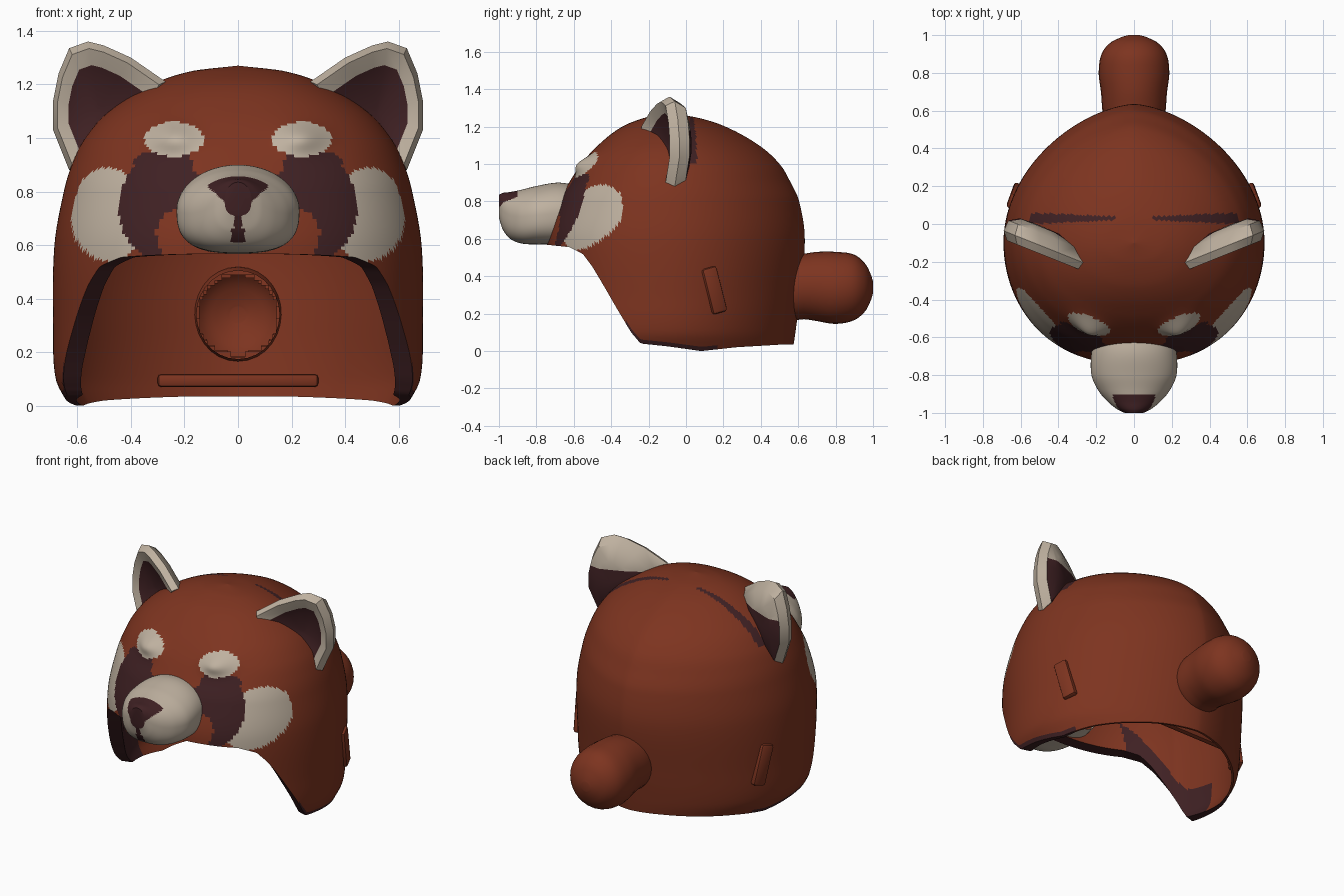
import bpy, bmesh, math
from mathutils import Matrix

if "Cube" in bpy.data.objects:
    bpy.data.objects.remove(bpy.data.objects["Cube"])


def material(name, rgb):
    m = bpy.data.materials.new(name)
    m.diffuse_color = (*rgb, 1)
    m.use_nodes = True
    m.node_tree.nodes["Principled BSDF"].inputs["Base Color"].default_value = m.diffuse_color
    return m


MATS = [material("rust_red", (.205, .034, .014)),
        material("cream", (.52, .44, .35)),
        material("dark_maroon", (.05, .015, .017))]
RED, CREAM, DARK = range(3)


def finish(name, bm, angle=40):
    me = bpy.data.meshes.new(name)
    bm.to_mesh(me)
    bm.free()
    ob = bpy.data.objects.new(name, me)
    bpy.context.collection.objects.link(ob)
    for m in MATS:
        me.materials.append(m)
    bpy.ops.object.select_all(action='DESELECT')
    ob.select_set(True)
    bpy.context.view_layer.objects.active = ob
    bpy.ops.object.shade_smooth_by_angle(angle=math.radians(angle))
    return ob


def lookup(table, u, smooth=True):
    """Interpolate rows (key, value, value...) at u."""
    n = len(table)
    u = min(max(u, table[0][0]), table[-1][0])
    i = max(k for k in range(n - 1) if table[k][0] <= u)
    a, b = table[i], table[i + 1]
    h = b[0] - a[0]
    t = (u - a[0]) / h

    def slope(k, c):
        p, q = table[max(k - 1, 0)], table[min(k + 1, n - 1)]
        return (q[c] - p[c]) / (q[0] - p[0])
    out = []
    for c in range(1, len(a)):
        if smooth:
            out.append((2*t**3 - 3*t*t + 1) * a[c] + (t**3 - 2*t*t + t) * h * slope(i, c)
                       + (3*t*t - 2*t**3) * b[c] + (t**3 - t*t) * h * slope(i + 1, c))
        else:
            out.append(a[c] + (b[c] - a[c]) * t)
    return out


def grid(bm, rows):
    """Quads between closed rings; returns the faces."""
    vs = [[bm.verts.new(p) for p in r] for r in rows]
    n = len(rows[0])
    return [bm.faces.new((a[j], a[(j + 1) % n], b[(j + 1) % n], b[j]))
            for a, b in zip(vs, vs[1:]) for j in range(n)]


def oval(x, z, cx, cz, rx, rz):
    return ((abs(x) - cx) / rx) ** 2 + ((z - cz) / rz) ** 2 < 1


def power(v, e):
    return math.copysign(abs(v) ** e, v)


# Hood shell: z, half width, front y, back y; and rim height by y
SHAPE = [(0, .63, -.70, .57), (.1, .68, -.72, .585), (.3, .69, -.73, .61),
         (.6, .685, -.74, .635), (.8, .65, -.68, .605), (.9, .62, -.625, .56),
         (1.0, .57, -.56, .5), (1.1, .48, -.47, .39), (1.2, .32, -.34, .21),
         (1.25, .17, -.21, .05), (1.27, 0, -.1, -.1)]
RIM = [(-.76, .57), (-.62, .555), (-.55, .52), (-.5, .45), (-.4, .27), (-.3, .1),
       (-.25, .04), (-.1, .025), (.1, .0), (.3, .02), (.57, .035), (.7, .035)]
SEG, ROWS = 260, 90


def shell_rows(thin, thick):
    """Rings of the shell, moved inward by thin at the back and thick at the front."""
    rows = []
    for k in range(ROWS + 1):
        s = math.sin(math.pi / 2 * k / ROWS)
        row = []
        for j in range(SEG):
            t = 2 * math.pi * j / SEG
            c = math.cos(t)
            rim = lookup(RIM, -.1 - (.64 if c > 0 else .73) * c, False)[0]
            z = rim + (1.27 - rim) * s
            w, f, b = lookup(SHAPE, z)
            x = w * power(math.sin(t), .85 if c > 0 else 1.25)
            y = -.1 + (f + .1) * c if c > 0 else -.1 - (b + .1) * c
            if y < -.3:  # raised brows
                y -= .05 * math.exp(-((abs(x) - .24) / .08) ** 2 - ((z - 1.0) / .05) ** 2)
            inset = thin + (thick - thin) * min(max((c + .4) / .8, 0), 1)
            q = 1 - inset
            row.append((x * q, -.05 + (y + .05) * q, z - inset * (z - rim)))
        rows.append(row)
    return rows


bm = bmesh.new()
outer, inner = shell_rows(0, 0), shell_rows(.02, .11)
f_out = grid(bm, outer)
f_in = grid(bm, inner)
f_rim = grid(bm, [inner[0], outer[0]])
for f in f_out:
    x, y, z = f.calc_center_median()
    if y < -.34 and z > .5:  # face markings
        if oval(x, z, .24, .995, .11, .065):
            f.material_index = CREAM
        elif oval(x, z, .23, .64, .075, .09):
            f.material_index = RED
        elif oval(x, z, .28, .74, .165, .2) or oval(x, z, .28, .91, .11, .045):
            f.material_index = DARK
        elif oval(x, z, .485, .715, .14, .175):
            f.material_index = CREAM
    elif z > 1.0 and abs(x) > .1 and abs(y - .03) < .005 + .045 * abs(x):
        f.material_index = DARK  # seam between the ears
    elif -.32 < y < .17 and z < lookup(RIM, y, False)[0] + .025:
        f.material_index = DARK  # lower lip
for f in f_in:
    x, y, z = f.calc_center_median()
    if -.55 < y < -.08 and z < lookup(RIM, y, False)[0] + .2:
        f.material_index = DARK
for f in f_rim:
    if f.calc_center_median().y < .15:
        f.material_index = DARK
# opening into the hollow tail
hole = [f for f in f_out + f_in if f.calc_center_median().y > .4
        and math.hypot(f.calc_center_median().x, f.calc_center_median().z - .34) < .15]
bmesh.ops.delete(bm, geom=hole, context='FACES')
bmesh.ops.remove_doubles(bm, verts=bm.verts, dist=.0002)
bmesh.ops.recalc_face_normals(bm, faces=bm.faces)
finish("hood", bm)


# Lofts along y: y, half width, low z, high z
def loft(name, table, steps, seg, rule, low=1.0, flip=False):
    bm = bmesh.new()
    rows = []
    sy = -1 if flip else 1
    for k in range(steps + 1):
        y = table[0][0] + (table[-1][0] - table[0][0]) * math.sin(math.pi / 2 * k / steps)
        w, lo, hi = lookup(table, y)
        row = []
        for j in range(seg):
            a = 2 * math.pi * j / seg
            s, c = math.sin(a), math.cos(a)
            if c < 0:  # boxier lower half
                s, c = power(s, low), power(c, low)
            row.append((w * s, sy * y, (lo + hi) / 2 + (hi - lo) / 2 * c))
        rows.append(row)
    for f in grid(bm, rows):
        f.material_index = rule(*f.calc_center_median())
    cap = bm.faces.new(bm.verts[:][-seg:])
    cap.material_index = rule(0, sy * table[-1][0], .8)
    bmesh.ops.recalc_face_normals(bm, faces=bm.faces)
    finish(name, bm)


def muzzle_colour(x, y, z):
    x = abs(x)
    nose = y < -.905 and z > .73 and x < min(.11, .015 + 1.1 * (z - .73))
    mouth = y < -.85 and (.64 < z < .76 and x < .014 or .61 < z < .66 and x < .025)
    return DARK if nose or mouth else CREAM


loft("muzzle", [(.56, .2, .58, .88), (.68, .225, .57, .9), (.8, .225, .57, .882),
                (.88, .19, .575, .862), (.94, .14, .6, .85), (.98, .09, .65, .845),
                (1.0, .05, .71, .835)], 60, 96, muzzle_colour, .72, True)
loft("tail", [(.54, .155, .175, .505), (.58, .165, .165, .515), (.63, .17, .17, .52), (.7, .175, .16, .53),
              (.8, .187, .145, .53), (.9, .172, .165, .515), (.96, .125, .215, .465),
              (.99, .065, .275, .405), (1.0, .03, .31, .37)], 24, 28, lambda x, y, z: RED)

# Ears: cupped shells built from scaled copies of one outline
EAR = [(.27, 1.21), (.4, 1.3), (.5, 1.345), (.56, 1.36), (.63, 1.335), (.67, 1.24),
       (.69, 1.14), (.69, 1.03), (.63, .88), (.5, .93), (.4, 1.0), (.32, 1.1)]
LAYERS = [(.05, .105), (.5, .1), (.85, .065), (1, 0), (.9, -.045), (.66, -.02), (.5, .0), (.05, .015)]
for side, label in ((1, "right"), (-1, "left")):
    bm = bmesh.new()
    rows = []
    for s, d in LAYERS:
        ring = []
        for px, pz in EAR:
            x, z = .52 + (px - .52) * s, 1.1 + (pz - 1.1) * s
            ring.append((side * x, -.2 + .4 * (x - .28) + d, z))
        rows.append(ring)
    faces = grid(bm, rows)
    n = len(EAR)
    bm.verts.ensure_lookup_table()
    caps = [bm.faces.new(bm.verts[:n]), bm.faces.new(bm.verts[-n:])]
    for i, f in enumerate(faces + caps):
        f.material_index = DARK if 5 * n <= i < 7 * n or f is caps[1] else CREAM
    # dark lower half of the back, cut along a level line
    back = faces[:2 * n] + [caps[0]]
    geom = back + list({e for f in back for e in f.edges}) + list({v for f in back for v in f.verts})
    cut = bmesh.ops.bisect_plane(bm, geom=geom, plane_co=(0, 0, 1.18), plane_no=(0, 0, 1))
    for f in [g for g in cut['geom'] if isinstance(g, bmesh.types.BMFace)]:
        if f.calc_center_median().z < 1.18:
            f.material_index = DARK
    bmesh.ops.recalc_face_normals(bm, faces=bm.faces)
    finish("ear_" + label, bm, 35)


def block(name, loc, size, rot=(0, 0, 0), bevel=.015):
    bm = bmesh.new()
    bmesh.ops.create_cube(bm, size=1)
    bmesh.ops.scale(bm, vec=size, verts=bm.verts)
    bmesh.ops.bevel(bm, geom=bm.edges[:], offset=bevel, segments=2, affect='EDGES', profile=.5)
    for axis, a in zip("XYZ", rot):
        bmesh.ops.rotate(bm, matrix=Matrix.Rotation(math.radians(a), 3, axis), verts=bm.verts)
    bmesh.ops.translate(bm, vec=loc, verts=bm.verts)
    finish(name, bm)


# Side lugs and the lip bar inside the back
for side, label in ((1, "right"), (-1, "left")):
    block("side_lug_" + label, (side * .622, .145, .325), (.07, .085, .25), (15, 0, side * 20))
block("neck_bar", (0, .46, .095), (.6, .04, .05))
